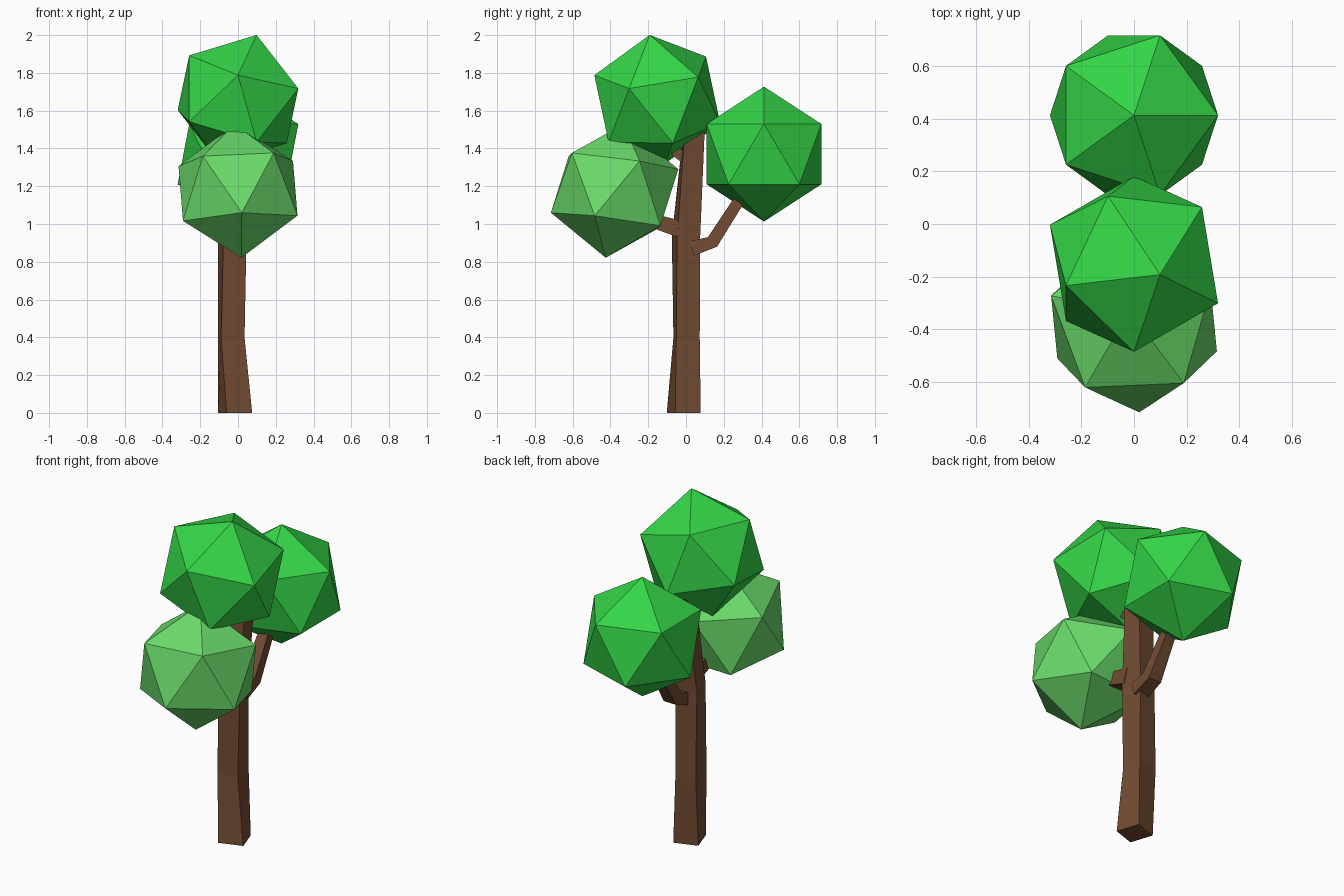
import bpy, bmesh
from math import sin, cos, radians
from mathutils import Vector, Matrix

if "Cube" in bpy.data.objects:
    bpy.data.objects.remove(bpy.data.objects["Cube"])


def material(name, rgb):
    m = bpy.data.materials.new(name)
    m.diffuse_color = (*rgb, 1)
    m.use_nodes = True
    m.node_tree.nodes["Principled BSDF"].inputs["Base Color"].default_value = m.diffuse_color
    return m


bark = material("bark", (0.17, 0.072, 0.033))
leaf = material("leaf", (0.035, 0.67, 0.064))
pale_leaf = material("pale_leaf", (0.145, 0.71, 0.145))
R = 0.357


def add_object(name, bm, mat):
    bmesh.ops.recalc_face_normals(bm, faces=bm.faces[:])
    mesh = bpy.data.meshes.new(name)
    bm.to_mesh(mesh)
    bm.free()
    mesh.materials.append(mat)
    ob = bpy.data.objects.new(name, mesh)
    bpy.context.collection.objects.link(ob)
    return ob


def crown(name, centre, rotation, mat):
    bm = bmesh.new()
    bmesh.ops.create_icosphere(bm, subdivisions=1, radius=R,
                               matrix=Matrix.Translation(centre) @ rotation)
    add_object(name, bm, mat)


def loft(name, rings, mat):
    bm = bmesh.new()
    loops = [[bm.verts.new(p) for p in ring] for ring in rings]
    for a, b in zip(loops, loops[1:]):
        n = len(a)
        for i in range(n):
            bm.faces.new((a[i], a[(i + 1) % n], b[(i + 1) % n], b[i]))
    bm.faces.new(loops[0])
    bm.faces.new(loops[-1])
    add_object(name, bm, mat)


CORNERS = ((-1, -1), (1, -1), (1, 1), (-1, 1))


def trunk_ring(x, y, z, side, degrees):
    h, c, s = side / 2, cos(radians(degrees)), sin(radians(degrees))
    return [(x + h * (u * c - v * s), y + h * (u * s + v * c), z) for u, v in CORNERS]


def branch(name, x, path):
    # path entries: y, z, width along x, thickness in the y-z plane
    rings = []
    for i, (y, z, w, t) in enumerate(path):
        a, b = path[max(i - 1, 0)], path[min(i + 1, len(path) - 1)]
        d = Vector((b[0] - a[0], b[1] - a[1])).normalized()
        rings.append([(x + u * w / 2, y - d.y * v * t / 2, z + d.x * v * t / 2)
                      for u, v in CORNERS])
    loft(name, rings, bark)


# Bent, slightly twisting square trunk
loft("trunk", [trunk_ring(-0.015, -0.012, 0, 0.142, 18.4),
               trunk_ring(-0.035, 0.003, 0.4, 0.125, 7),
               trunk_ring(-0.03, 0.0, 0.93, 0.125, 13),
               trunk_ring(0.0, 0.043, 1.5, 0.105, 4)], bark)

# Branches reaching into the crowns
branch("back_branch", -0.01, [(0.03, 0.87, 0.09, 0.08), (0.14, 0.905, 0.085, 0.07),
                              (0.265, 1.1, 0.065, 0.06), (0.36, 1.25, 0.05, 0.05)])
branch("front_branch", 0.0, [(-0.02, 0.97, 0.09, 0.09), (-0.15, 1.01, 0.085, 0.08),
                             (-0.26, 1.13, 0.06, 0.06)])
branch("top_branch", 0.0, [(0.02, 1.33, 0.07, 0.06), (-0.05, 1.38, 0.065, 0.055),
                           (-0.12, 1.5, 0.05, 0.05)])

# Icosahedral crowns
crown("back_crown", (0, 0.413, 1.37), Matrix.Identity(4), leaf)
crown("top_crown", (0, -0.152, 1.66), Matrix.Rotation(radians(69), 4, 'X'), leaf)

# Pale crown is turned so its pole faces forward and slightly down
pole = Vector((0.02, -0.337, -0.115)).normalized()
side = Vector((0.315, -0.102, -0.13))
side = (side - pole * side.dot(pole)).normalized()
turn = Matrix((side, pole.cross(side), pole)).transposed().to_4x4()
crown("front_crown", (0, -0.378, 1.175), turn, pale_leaf)
